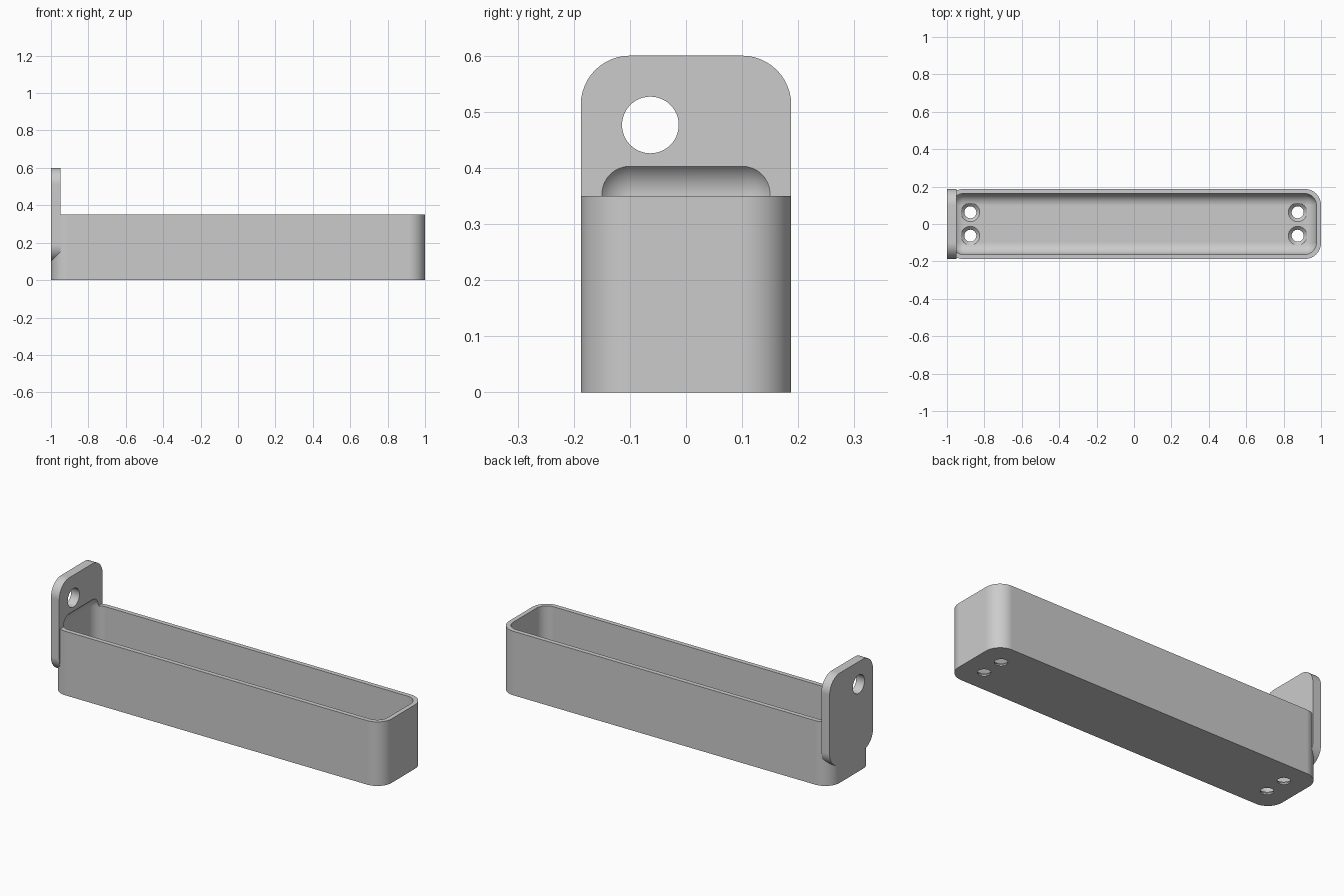
import bpy, bmesh
from math import sin, cos, pi
from mathutils import Matrix, Vector

if "Cube" in bpy.data.objects:
    bpy.data.objects.remove(bpy.data.objects["Cube"], do_unlink=True)

WIDTH = 0.375        # overall depth in y
RIM = 0.35           # tray height
WALL = 0.025
CORNER = 0.0875      # outer corner radius
FILLET = 0.0625      # inner fillet radius

grey = bpy.data.materials.new("plain grey")
grey.use_nodes = True
grey.diffuse_color = (0.6, 0.6, 0.6, 1)
grey.node_tree.nodes["Principled BSDF"].inputs["Base Color"].default_value = grey.diffuse_color


def make_object(name, bm):
    bmesh.ops.recalc_face_normals(bm, faces=bm.faces)
    mesh = bpy.data.meshes.new(name)
    bm.to_mesh(mesh)
    bm.free()
    mesh.materials.append(grey)
    obj = bpy.data.objects.new(name, mesh)
    bpy.context.collection.objects.link(obj)
    return obj


def rounded_rect(w, h, r, steps=12):
    """Outline of a rounded rectangle centred on the origin."""
    pts = []
    for k, (sx, sy) in enumerate([(1, 1), (-1, 1), (-1, -1), (1, -1)]):
        for i in range(steps + 1):
            a = (k + i / steps) * pi / 2
            pts.append((sx * (w / 2 - r) + r * cos(a), sy * (h / 2 - r) + r * sin(a)))
    return pts


def slab(name, outline, place, offset):
    """Extrude an outline; place maps (u, v) to a 3D point."""
    bm = bmesh.new()
    face = bm.faces.new([bm.verts.new(place(u, v)) for u, v in outline])
    made = bmesh.ops.extrude_face_region(bm, geom=[face])
    moved = [g for g in made["geom"] if isinstance(g, bmesh.types.BMVert)]
    bmesh.ops.translate(bm, verts=moved, vec=Vector(offset))
    return make_object(name, bm)


def lathe(name, profile, centre, steps=40):
    """Closed round solid about a vertical axis from (radius, z) rings."""
    bm = bmesh.new()
    rings = [[bm.verts.new((centre[0] + r * cos(2 * pi * i / steps),
                            centre[1] + r * sin(2 * pi * i / steps), z))
              for i in range(steps)] for r, z in profile]
    for low, high in zip(rings, rings[1:]):
        for i in range(steps):
            j = (i + 1) % steps
            bm.faces.new((low[i], low[j], high[j], high[i]))
    bm.faces.new(rings[0])
    bm.faces.new(rings[-1])
    return make_object(name, bm)


def combine(target, tool, operation):
    mod = target.modifiers.new(operation.lower(), "BOOLEAN")
    mod.operation = operation
    mod.solver = "EXACT"
    mod.object = tool
    bpy.context.view_layer.objects.active = target
    bpy.ops.object.modifier_apply(modifier=mod.name)
    bpy.data.objects.remove(tool, do_unlink=True)


# Tray body and the upright hanging tab at its right end
tray = slab("tray_with_hanging_tab", rounded_rect(2, WIDTH, CORNER),
            lambda u, v: (u, v, 0), (0, 0, RIM))
tab = slab("hanging_tab", rounded_rect(WIDTH, 0.5, CORNER),
           lambda u, v: (-1, u, v + 0.35), (0.05, 0, 0))
combine(tray, tab, "UNION")

# Fully rounded hollow, which also scoops a recess into the tab
top = 0.4155
bm = bmesh.new()
bmesh.ops.create_cube(bm, size=1, matrix=Matrix.Translation((0, 0, (top + WALL) / 2))
                      @ Matrix.Diagonal((2 - 2 * WALL, WIDTH - 2 * WALL, top - WALL, 1)))
bmesh.ops.bevel(bm, geom=bm.edges[:], offset=FILLET, offset_type="OFFSET",
                segments=10, profile=0.5, affect="EDGES")
combine(tray, make_object("hollow_cutter", bm), "DIFFERENCE")

# Hole through the tab
hole = slab("tab_hole_cutter",
            [(0.0505 * cos(2 * pi * i / 48), 0.0505 * sin(2 * pi * i / 48)) for i in range(48)],
            lambda u, v: (-1.1, u - 0.0635, v + 0.4765), (0.2, 0, 0))
combine(tray, hole, "DIFFERENCE")

# Countersunk screw holes in the floor
for x in (-0.875, 0.875):
    for y in (-0.0625, 0.0625):
        screw = lathe("screw_hole_cutter",
                      [(0.032, -0.05), (0.032, 0.007), (0.05, WALL), (0.05, 0.08)], (x, y))
        combine(tray, screw, "DIFFERENCE")

# Smooth the curved faces, keep the edges crisp
bpy.ops.object.select_all(action="DESELECT")
tray.select_set(True)
bpy.context.view_layer.objects.active = tray
bpy.ops.object.shade_smooth_by_angle(angle=pi / 6)
normals = tray.modifiers.new("flat_face_normals", "WEIGHTED_NORMAL")
normals.keep_sharp = True
